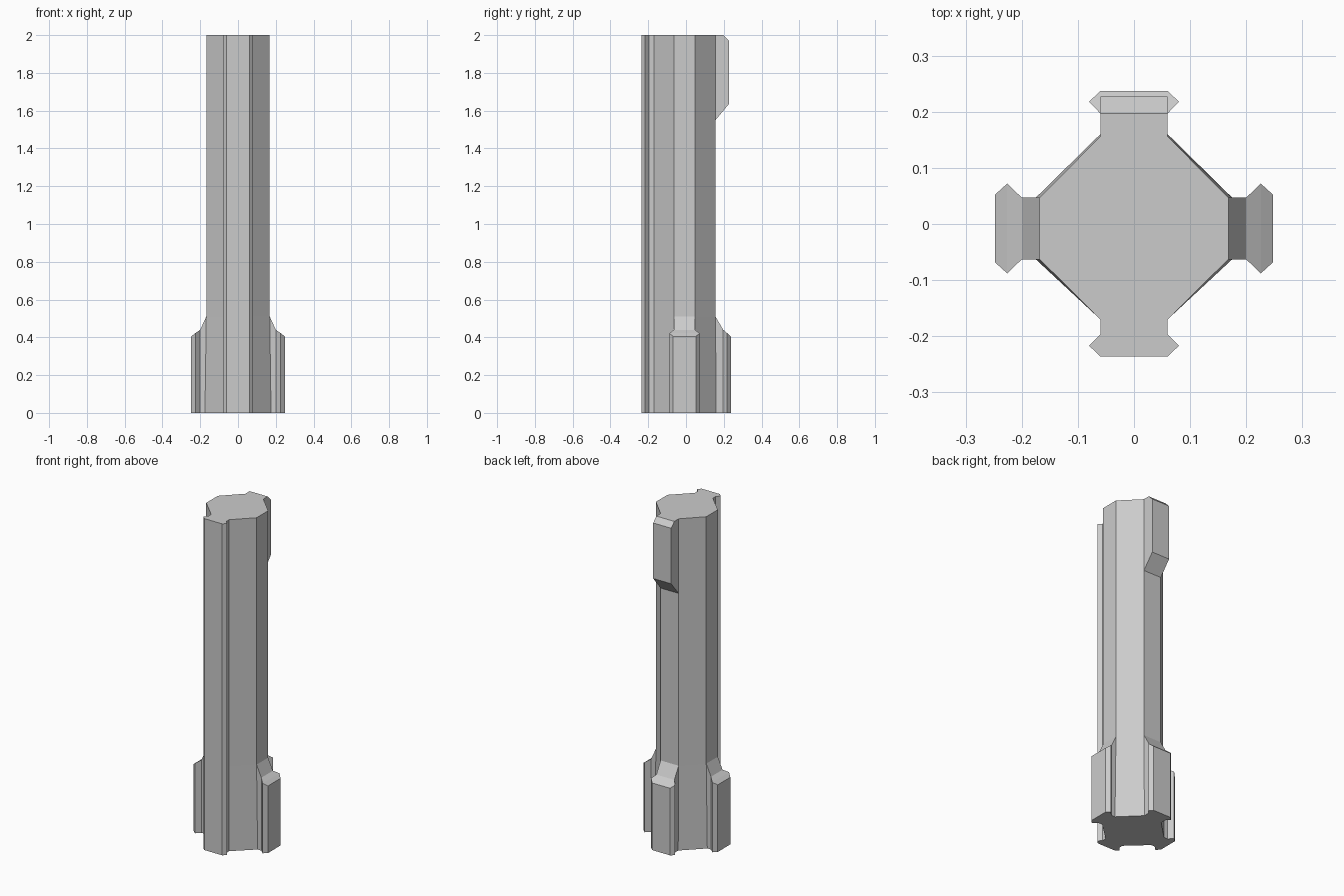
import bpy, bmesh

if "Cube" in bpy.data.objects:
    bpy.data.objects.remove(bpy.data.objects["Cube"])

bm = bmesh.new()


def face(points):
    bm.faces.new([bm.verts.new(p) for p in points])


def core_outline(sx, by):
    # octagonal shaft with the full-height front rail in its cross-section
    half = [(0.06, -0.236), (0.08, -0.217), (0.06, -0.197), (0.06, -0.17),
            (sx, -0.063), (sx, 0.047), (0.06, by)]
    return half + [(-x, y) for x, y in reversed(half)]


SX0, SX1, BY0, BY1 = 0.175, 0.168, 0.16, 0.156
low, high = core_outline(SX0, BY0), core_outline(SX1, BY1)
n = len(low)

# Shaft: three stacked sections, left open where a rail or the tab joins
sections = [(low, 0, high, 0.51, (4, 6, 8)),
            (high, 0.51, high, 1.55, ()),
            (high, 1.55, high, 2.0, (6,))]
for a, za, b, zb, skip in sections:
    for i in range(n):
        if i not in skip:
            j = (i + 1) % n
            face([(*a[i], za), (*a[j], za), (*b[j], zb), (*b[i], zb)])
face([(*p, 0) for p in low])
face([(*p, 2.0) for p in high])


# Short flanged rails at the foot, with sloping tops
def rail(profile, r_top, place):
    pts = [(r, -t) for r, t in profile] + [(r, t) for r, t in reversed(profile)]
    heights = [0.51, 0.44, 0.422, 0.405]
    heights += heights[::-1]
    bottom = [(*place(r, t), 0) for r, t in pts]
    top = []
    for k, (r, t) in enumerate(pts):
        top.append((*place(r_top if k in (0, 7) else r, t), heights[k]))
    for i in range(7):
        face([bottom[i], bottom[i + 1], top[i + 1], top[i]])
    for ring in (bottom, top):
        for i in range(3):
            face([ring[i], ring[i + 1], ring[6 - i], ring[7 - i]])


side = [(SX0, 0.055), (0.2, 0.055), (0.226, 0.08), (0.248, 0.06)]
back = [(BY0, 0.06), (0.197, 0.06), (0.218, 0.08), (0.237, 0.06)]
rail(side, SX1, lambda r, t: (r, t - 0.008))
rail(side, SX1, lambda r, t: (-r, t - 0.008))
rail(back, BY1, lambda r, t: (t, r))

# Chamfered tab at the upper back
tab = [(BY1, 1.55), (0.227, 1.635), (0.227, 1.97), (0.197, 2.0), (BY1, 2.0)]
for x in (-0.06, 0.06):
    face([(x, y, z) for y, z in tab])
for (y0, z0), (y1, z1) in zip(tab, tab[1:]):
    face([(-0.06, y0, z0), (0.06, y0, z0), (0.06, y1, z1), (-0.06, y1, z1)])

# Weld into one closed solid
bmesh.ops.remove_doubles(bm, verts=bm.verts, dist=0.0005)
bmesh.ops.recalc_face_normals(bm, faces=bm.faces)
mesh = bpy.data.meshes.new("keyed_shaft")
bm.to_mesh(mesh)
bm.free()
bpy.context.collection.objects.link(bpy.data.objects.new("keyed_shaft", mesh))
